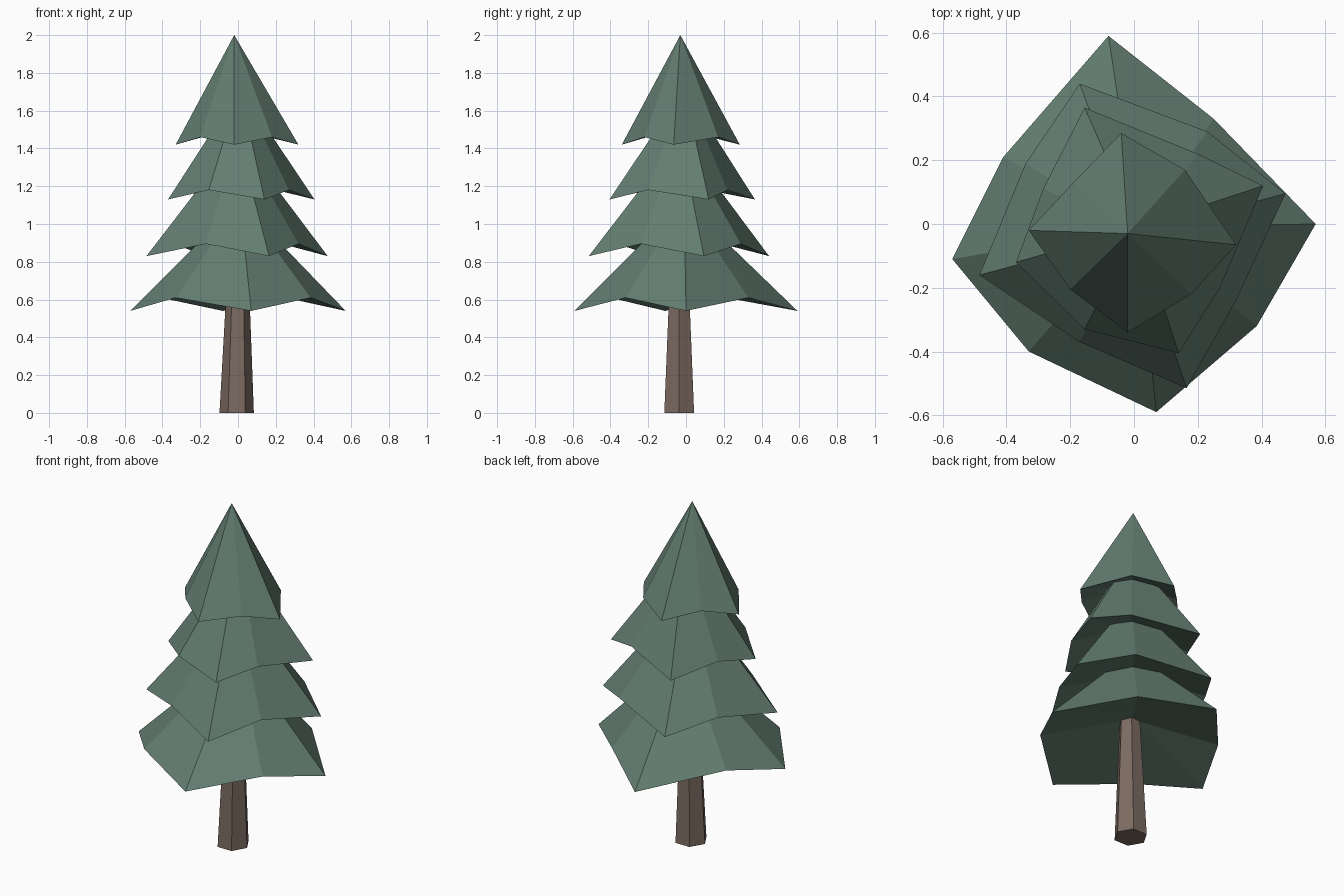
import bpy
import bmesh
import math
from mathutils import Vector

default_cube = bpy.data.objects.get("Cube")
if default_cube:
    bpy.data.objects.remove(default_cube, do_unlink=True)


def make_material(name, colour):
    material = bpy.data.materials.new(name)
    material.use_nodes = True
    material.diffuse_color = (*colour, 1)
    shader = next(n for n in material.node_tree.nodes if n.type == "BSDF_PRINCIPLED")
    shader.inputs["Base Color"].default_value = (*colour, 1)
    shader.inputs["Roughness"].default_value = 0.9
    return material


def finish_object(name, bm, material):
    bmesh.ops.recalc_face_normals(bm, faces=bm.faces)
    mesh = bpy.data.meshes.new(name)
    bm.to_mesh(mesh)
    bm.free()
    mesh.materials.append(material)
    part = bpy.data.objects.new(name, mesh)
    bpy.context.scene.collection.objects.link(part)
    return part


def make_tier(name, rim, tip_z, notch_z, apex, material):
    """Faceted cone whose rim alternates between drooping tips and raised notches."""
    bm = bmesh.new()
    ring = [bm.verts.new((x, y, notch_z if i % 2 else tip_z))
            for i, (x, y) in enumerate(rim)]
    peak = bm.verts.new(apex)
    hollow = bm.verts.new((apex[0], apex[1], notch_z + 0.1))
    for i, corner in enumerate(ring):
        following = ring[(i + 1) % len(ring)]
        bm.faces.new((corner, following, peak))
        bm.faces.new((following, corner, hollow))
    return finish_object(name, bm, material)


def make_trunk(name, rings, sides, material):
    """Tapered prism through a list of (centre, radius) rings."""
    bm = bmesh.new()
    loops = []
    for centre, radius in rings:
        loop = []
        for i in range(sides):
            angle = math.tau * i / sides
            offset = Vector((math.cos(angle), math.sin(angle), 0)) * radius
            loop.append(bm.verts.new(Vector(centre) + offset))
        loops.append(loop)
    for lower, upper in zip(loops, loops[1:]):
        for i in range(sides):
            j = (i + 1) % sides
            bm.faces.new((lower[i], lower[j], upper[j], upper[i]))
    bm.faces.new(loops[0][::-1])
    bm.faces.new(loops[-1])
    return finish_object(name, bm, material)


needle_green = make_material("needle green", (0.125, 0.205, 0.165))
bark_brown = make_material("bark brown", (0.2, 0.145, 0.12))

# Trunk
make_trunk("trunk", [((-0.007, -0.036, 0), 0.091),
                     ((0, -0.036, 0.75), 0.056)], 6, bark_brown)

# Foliage tiers, rims run anticlockwise from the left tip
make_tier("bottom_foliage",
          [(0.57, 0), (0.25, 0.33), (-0.08, 0.59), (-0.41, 0.21),
           (-0.57, -0.11), (-0.33, -0.4), (0.07, -0.59), (0.385, -0.32)],
          0.54, 0.61, (0.01, -0.01, 1.12), needle_green)
make_tier("lower_foliage",
          [(0.475, 0.095), (0.23, 0.29), (-0.17, 0.44), (-0.34, 0.19),
           (-0.485, -0.16), (-0.17, -0.37), (0.165, -0.515), (0.32, -0.24)],
          0.83, 0.895, (0, -0.03, 1.46), needle_green)
make_tier("upper_foliage",
          [(0.405, 0.12), (0.2, 0.22), (-0.155, 0.365), (-0.285, 0.11),
           (-0.37, -0.12), (-0.155, -0.33), (0.14, -0.405), (0.27, -0.2)],
          1.13, 1.18, (0.01, -0.01, 1.72), needle_green)
make_tier("top_foliage",
          [(0.32, -0.065), (0.16, 0.17), (-0.04, 0.285), (-0.19, 0.13),
           (-0.33, -0.02), (-0.2, -0.205), (-0.02, -0.34), (0.18, -0.22)],
          1.42, 1.46, (-0.02, -0.03, 2), needle_green)
